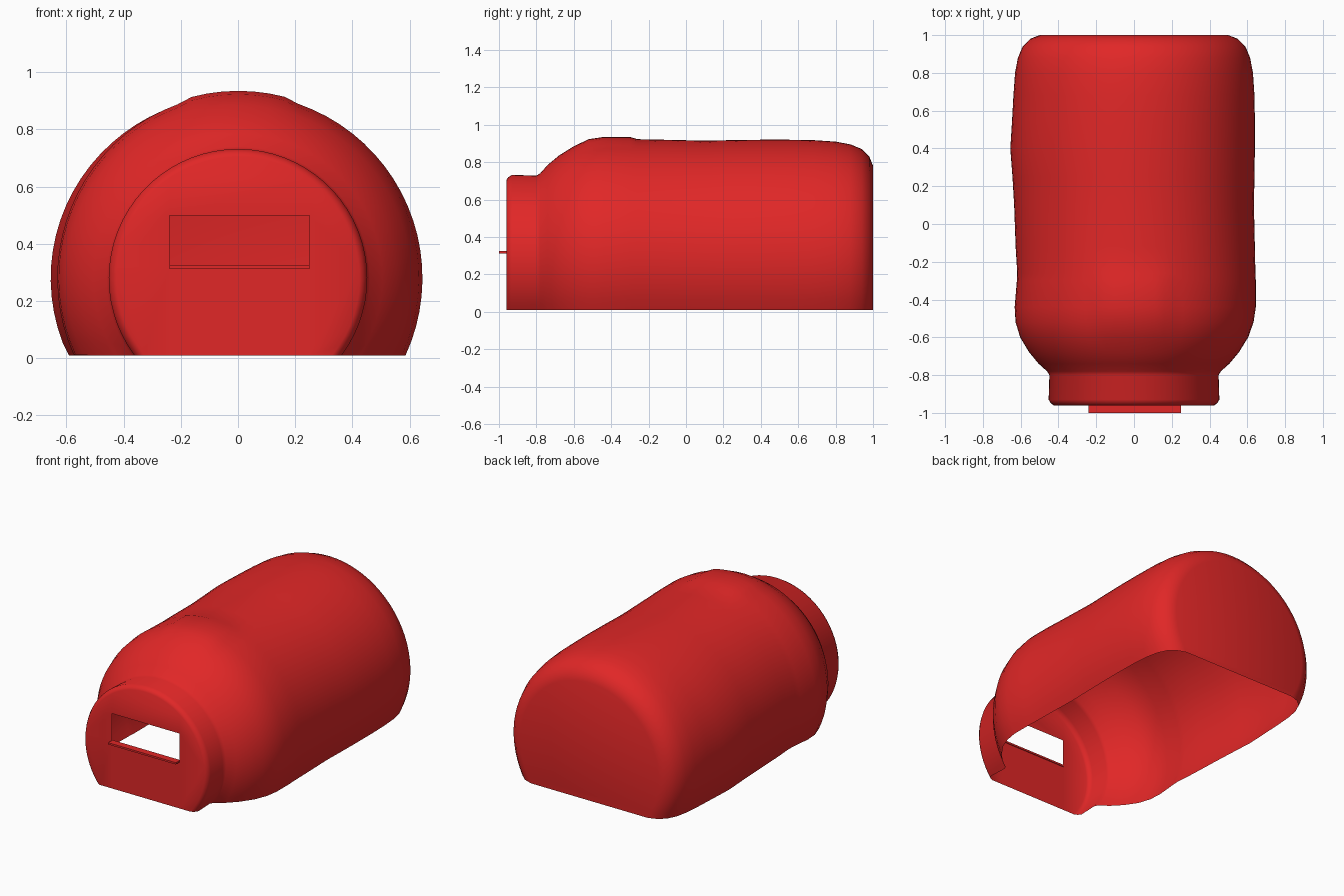
import bpy, bmesh, math
from mathutils import Vector

cube = bpy.data.objects.get("Cube")
if cube:
    bpy.data.objects.remove(cube, do_unlink=True)

red = bpy.data.materials.new("red")
red.use_nodes = True
red.diffuse_color = (0.75, 0.02, 0.02, 1)
red.node_tree.nodes["Principled BSDF"].inputs["Base Color"].default_value = red.diffuse_color

AXIS_Z, FLOOR, SEGS = 0.28, 0.01, 48
SLOT_X, SLOT_Z, FRONT_Y = (-0.24, 0.25), (0.32, 0.50), -0.96

# Shell profile from front to back: (y, radius)
PROFILE = [(FRONT_Y, 0.425), (-0.95, 0.44), (-0.93, 0.452), (-0.80, 0.448), (-0.78, 0.46),
           (-0.74, 0.505), (-0.68, 0.555), (-0.60, 0.605), (-0.52, 0.633), (-0.44, 0.645),
           (-0.30, 0.645), (-0.26, 0.643), (-0.12, 0.64), (0.10, 0.635), (0.25, 0.638),
           (0.40, 0.64), (0.55, 0.64), (0.68, 0.638), (0.80, 0.63), (0.88, 0.615),
           (0.94, 0.59), (0.98, 0.55), (1.0, 0.50)]


def warp(y, angle):
    """Slight dents and bulges of the hand-worn shell."""
    side = max(0.0, -math.cos(angle)) ** 2
    dr = side * (0.015 * math.exp(-((y - 0.4) / 0.15) ** 2)
                 - 0.025 * math.exp(-((y + 0.28) / 0.2) ** 2))
    if -0.53 < y < -0.28 and abs(angle - math.pi / 2) < 0.3:
        dr += 0.01
    return dr


def add_object(name, bm, smooth=True):
    mesh = bpy.data.meshes.new(name)
    bm.to_mesh(mesh)
    bm.free()
    mesh.materials.append(red)
    obj = bpy.data.objects.new(name, mesh)
    bpy.context.collection.objects.link(obj)
    if smooth:
        bpy.ops.object.select_all(action='DESELECT')
        obj.select_set(True)
        bpy.context.view_layer.objects.active = obj
        bpy.ops.object.shade_smooth_by_angle(angle=math.radians(40))
    return obj


# Open-bottomed shell lofted from circular arcs
bm = bmesh.new()
rings = []
for y, r in PROFILE:
    start = math.asin((FLOOR - AXIS_Z) / r)
    ring = []
    for i in range(SEGS + 1):
        a = start + (math.pi - 2 * start) * i / SEGS
        rad = r + warp(y, a)
        z = AXIS_Z + rad * math.sin(a)
        ring.append(bm.verts.new((rad * math.cos(a), y, max(z, FLOOR))))
    rings.append(ring)
for r0, r1 in zip(rings, rings[1:]):
    for i in range(SEGS):
        bm.faces.new((r0[i], r1[i], r1[i + 1], r0[i + 1]))
front = bm.faces.new(rings[0])
bm.faces.new(rings[-1][::-1])

# Slot cut through the front wall
cuts = [(Vector((x, 0, 0)), Vector((1, 0, 0))) for x in SLOT_X]
cuts += [(Vector((0, 0, z)), Vector((0, 0, 1))) for z in SLOT_Z]
for co, no in cuts:
    walls = [f for f in bm.faces if all(abs(v.co.y - FRONT_Y) < 1e-4 for v in f.verts)]
    geom = walls + list({e for f in walls for e in f.edges}) + list({v for f in walls for v in f.verts})
    bmesh.ops.bisect_plane(bm, geom=geom, plane_co=co, plane_no=no)
hole = []
for f in bm.faces:
    c = f.calc_center_median()
    if abs(c.y - FRONT_Y) < 1e-4 and SLOT_X[0] < c.x < SLOT_X[1] and SLOT_Z[0] < c.z < SLOT_Z[1]:
        hole.append(f)
bmesh.ops.delete(bm, geom=hole, context='FACES')
bmesh.ops.recalc_face_normals(bm, faces=bm.faces)
top_face = max(bm.faces, key=lambda f: f.calc_center_median().z)
if top_face.normal.z < 0:
    bmesh.ops.reverse_faces(bm, faces=bm.faces)
add_object("shell", bm)

# Thin lip under the slot
bm = bmesh.new()
bmesh.ops.create_cube(bm, size=1)
bmesh.ops.scale(bm, verts=bm.verts, vec=(SLOT_X[1] - SLOT_X[0], 0.045, 0.012))
bmesh.ops.translate(bm, verts=bm.verts, vec=(sum(SLOT_X) / 2, -0.9775, 0.319))
add_object("slot_lip", bm, smooth=False)
